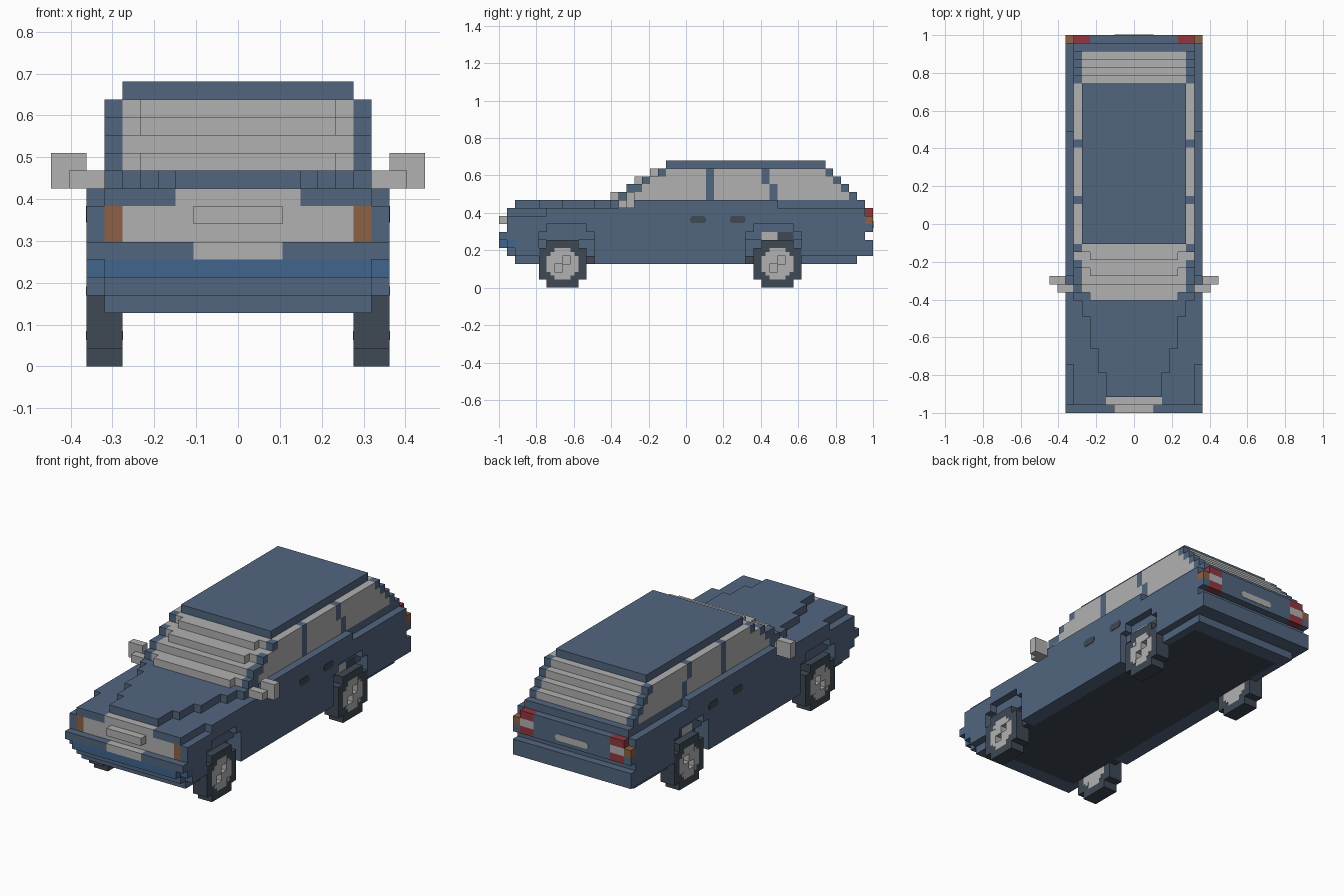
import bpy, bmesh, math
from mathutils import Vector

cube = bpy.data.objects.get("Cube")
if cube:
    bpy.data.objects.remove(cube, do_unlink=True)

V = 2 / 47          # block size; y counts blocks 0..47 from nose to tail
COLOURS = {
    "blue_paint": (0.085, 0.132, 0.212),
    "bright_blue": (0.053, 0.13, 0.27),
    "light_grey": (0.44, 0.44, 0.44),
    "dark_rubber": (0.049, 0.066, 0.09),
    "red_lamp": (0.28, 0.037, 0.049),
    "orange_lamp": (0.27, 0.12, 0.057),
}
BLUE, BRIGHT, GREY, DARK, RED, ORANGE = range(6)
MATS = []
for name, rgb in COLOURS.items():
    m = bpy.data.materials.new(name)
    m.use_nodes = True
    m.diffuse_color = (*rgb, 1)
    m.node_tree.nodes["Principled BSDF"].inputs["Base Color"].default_value = (*rgb, 1)
    MATS.append(m)


def place(x, y, z):
    return Vector((x * V, (y - 23.5) * V, z * V))


def finish(name, bm):
    me = bpy.data.meshes.new(name)
    for m in MATS:
        me.materials.append(m)
    bm.to_mesh(me)
    bm.free()
    ob = bpy.data.objects.new(name, me)
    bpy.context.collection.objects.link(ob)
    return ob


def fill(cells, mat, x, y, z):
    """Set blocks on both sides; x is an inclusive |x| range, y and z half-open. None carves."""
    for i in range(x[0], x[1] + 1):
        for j in range(*y):
            for k in range(*z):
                for s in (i, -i):
                    if mat is None:
                        cells.pop((s, j, k), None)
                    else:
                        cells[s, j, k] = mat


def build(name, cells):
    """Turn blocks into a mesh of their outer faces, merged where flat."""
    bm = bmesh.new()
    verts = {}
    for (i, j, k), mat in cells.items():
        for axis in range(3):
            for side in (0, 1):
                n = [i, j, k]
                n[axis] += 2 * side - 1
                if tuple(n) in cells:
                    continue
                a, b = (axis + 1) % 3, (axis + 2) % 3
                quad = []
                for u, w in ((0, 0), (1, 0), (1, 1), (0, 1)):
                    p = [i, j, k]
                    p[axis] += side
                    p[a] += u
                    p[b] += w
                    p = tuple(p)
                    if p not in verts:
                        verts[p] = bm.verts.new(place(p[0] - 0.5, p[1], p[2]))
                    quad.append(verts[p])
                f = bm.faces.new(quad if side else quad[::-1])
                f.material_index = mat
    bmesh.ops.dissolve_limit(bm, angle_limit=0.01, verts=bm.verts[:],
                             edges=bm.edges[:], delimit={'MATERIAL'})
    return finish(name, bm)


def plate(name, points, depth, mat):
    """Thin plate from an outline of points, thickened by the depth vector."""
    bm = bmesh.new()
    f = bm.faces.new([bm.verts.new(place(*p)) for p in points])
    r = bmesh.ops.extrude_face_region(bm, geom=[f])
    top = [g for g in r["geom"] if isinstance(g, bmesh.types.BMVert)]
    bmesh.ops.translate(bm, verts=top, vec=Vector(depth) * V)
    bmesh.ops.recalc_face_normals(bm, faces=bm.faces[:])
    for f in bm.faces:
        f.material_index = mat
    return finish(name, bm)


def pill(c, d, w, h, cut):
    """Outline of a rectangle with cut corners."""
    return [(c + a, d + b) for a, b in (
        (-w, cut - h), (cut - w, -h), (w - cut, -h), (w, cut - h),
        (w, h - cut), (w - cut, h), (cut - w, h), (-w, h - cut))]


# Lower body
body = {}
fill(body, BLUE, (0, 8), (2, 45), (3, 4))
fill(body, BLUE, (0, 8), (1, 46), (4, 10))
fill(body, None, (8, 8), (1, 5), (3, 4))          # lifted sills at the ends
fill(body, None, (8, 8), (38, 45), (3, 4))
fill(body, None, (8, 8), (1, 2), (4, 5))
fill(body, None, (8, 8), (1, 6), (9, 10))         # lower front wing edge
fill(body, DARK, (0, 6), (4, 43), (3, 4))         # underside
fill(body, BLUE, (0, 7), (14, 46), (10, 11))      # waistline
fill(body, BLUE, (8, 8), (17, 35), (10, 11))
for half, start, end in ((3, 2, 5), (4, 5, 8), (5, 8, 12), (6, 12, 14)):
    fill(body, BLUE, (0, half), (start, end), (10, 11))   # stepped bonnet

# Wheel arches
for y0, y1 in ((5, 12), (31, 38)):
    fill(body, None, (8, 8), (y0, y1), (3, 7))
    fill(body, None, (8, 8), (y0 + 1, y1 - 1), (7, 8))
    fill(body, None, (7, 7), (y0, y1), (3, 6))
fill(body, DARK, (7, 7), (11, 12), (3, 4))
fill(body, DARK, (7, 7), (31, 32), (3, 4))
fill(body, GREY, (7, 7), (33, 35), (6, 7))
fill(body, DARK, (7, 7), (35, 37), (6, 7))

# Nose: bumper, grille, indicators
fill(body, BLUE, (0, 8), (0, 1), (6, 7))
fill(body, BRIGHT, (0, 7), (0, 1), (5, 6))
fill(body, BRIGHT, (8, 8), (1, 2), (5, 6))
fill(body, GREY, (0, 6), (1, 2), (7, 9))
fill(body, GREY, (0, 3), (1, 2), (9, 10))
fill(body, ORANGE, (7, 7), (1, 2), (7, 9))
fill(body, GREY, (0, 2), (0, 1), (6, 7))
fill(body, GREY, (0, 2), (0, 1), (8, 9))

# Tail: bumper, panel, lamps
fill(body, BLUE, (0, 8), (46, 47), (4, 6))
fill(body, BLUE, (0, 8), (46, 47), (7, 8))
fill(body, BLUE, (0, 7), (46, 47), (8, 10))
fill(body, RED, (6, 7), (46, 47), (7, 10))
fill(body, GREY, (6, 7), (46, 47), (8, 9))
fill(body, ORANGE, (8, 8), (46, 47), (8, 9))
build("body", body)

# Cabin: per level z, front of the glass centre, glass edge, pillar, side glass, and tail end
cabin = {}
for z, centre, edge, pillar, glass, tail in (
        (11, 14, 15, 15, 17, 45), (12, 16, 16, 16, 18, 44),
        (13, 17, 18, 18, 19, 43), (14, 19, 20, 20, 21, 42)):
    lvl = (z, z + 1)
    fill(cabin, GREY, (0, 5), (centre, tail), lvl)
    fill(cabin, GREY, (6, 6), (edge, tail), lvl)
    fill(cabin, BLUE, (7, 7), (pillar, tail), lvl)
    fill(cabin, GREY, (7, 7), (glass, tail - 1), lvl)
    fill(cabin, BLUE, (7, 7), (26, 27), lvl)
    rear = 34 if z < 13 else 33
    fill(cabin, BLUE, (7, 7), (rear, rear + 1), lvl)
build("cabin", cabin)

roof = {}
fill(roof, BLUE, (0, 6), (21, 41), (15, 16))
build("roof", roof)

# Mirrors
mirrors = {}
fill(mirrors, GREY, (8, 9), (15, 16), (10, 11))
fill(mirrors, GREY, (9, 10), (16, 17), (10, 12))
for side, s in (("left", 1), ("right", -1)):
    build(side + "_mirror", {c: m for c, m in mirrors.items() if c[0] * s > 0})

# Wheels with grey hubs
for end, y in (("front", 8), ("rear", 35)):
    wheel = {}
    fill(wheel, DARK, (7, 8), (y - 3, y + 3), (1, 5))
    fill(wheel, DARK, (7, 8), (y - 2, y + 2), (0, 6))
    fill(wheel, GREY, (7, 8), (y - 2, y + 2), (2, 4))
    fill(wheel, GREY, (7, 8), (y - 1, y + 1), (1, 5))
    fill(wheel, None, (8, 8), (y, y + 1), (3, 4))
    fill(wheel, None, (8, 8), (y - 1, y), (2, 3))
    for side, s in (("left", 1), ("right", -1)):
        name = f"{end}_{side}_wheel"
        build(name, {c: m for c, m in wheel.items() if c[0] * s > 0})
        for a in (-1, 1):
            for b in (-1, 1):
                for x, d in ((8.5, 0.05), (6.5, -0.05)):
                    pts = [(s * x, y + a * p, 3 + b * q)
                           for p, q in ((1, 1), (1.5, 1), (1.5, 1.5), (1, 1.5))]
                    plate(name + "_hub_corner", pts, (s * d, 0, 0), GREY)

# Door handles
for side, s in (("left", 1), ("right", -1)):
    for end, y in (("front", 25), ("rear", 30)):
        pts = [(s * 8.5, p, q) for p, q in pill(y, 8.55, 1, 0.45, 0.25)]
        plate(f"{end}_{side}_handle", pts, (s * 0.05, 0, 0), DARK)

# Tail plate
plate("tail_plate", [(p, 47, q) for p, q in pill(0, 7.95, 2.4, 0.42, 0.3)], (0, 0.05, 0), GREY)
